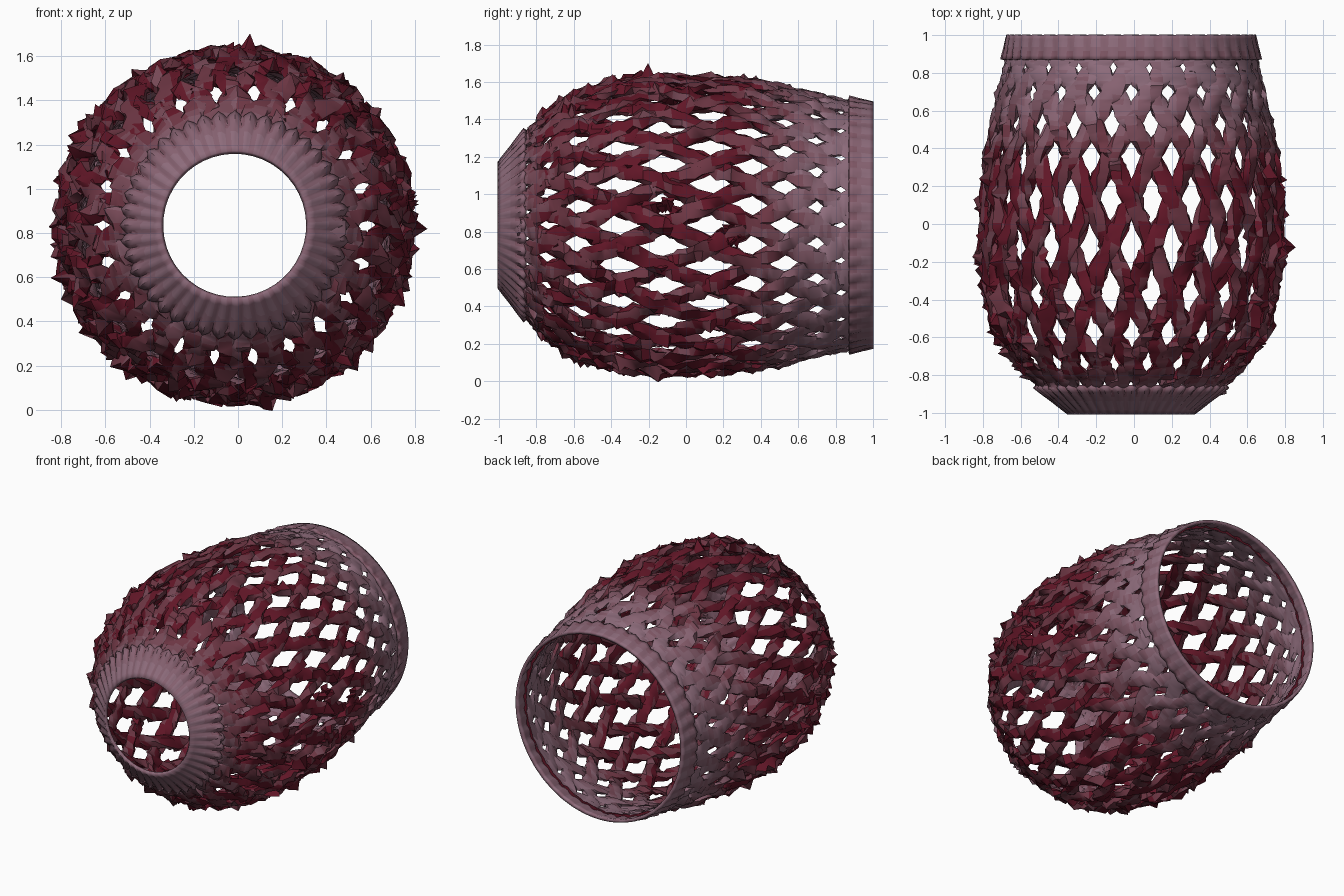
import bpy, bmesh, math, random
from mathutils import Vector

random.seed(7)
if "Cube" in bpy.data.objects:
    bpy.data.objects.remove(bpy.data.objects["Cube"], do_unlink=True)

AXIS = Vector((-0.015, 0, 0.835))
COUNT = 22
PITCH = math.tau / COUNT
SIDES = 6
RADII = [0.345, 0.575, 0.72, 0.78, 0.81, 0.81, 0.80, 0.78, 0.74, 0.70, 0.665]
ROWS = [0.95, 0.83, 0.70, 0.53, 0.355, 0.13, -0.12, -0.37, -0.58, -0.74, -0.86, -0.95]
WIDTHS = [1.0, 0.80, 0.70, 0.58, 0.52, 0.49, 0.48, 0.50, 0.57, 0.68, 0.85, 1.0]


def spline(table, t):
    """Smooth value through evenly spaced samples."""
    i = max(0, min(len(table) - 2, int(t)))
    f = t - i
    b, c = table[i], table[i + 1]
    a = table[i - 1] if i else 2 * b - c
    d = table[i + 2] if i + 2 < len(table) else 2 * c - b
    return b + f * (c - a + f * (2 * a - 5 * b + 4 * c - d + f * (3 * (b - c) + d - a))) / 2


def radius(y):
    return spline(RADII, (y + 1) * 5)


def place(theta, r, y):
    return AXIS + Vector((math.sin(theta) * r, y, math.cos(theta) * r))


def make_palette(steps=6):
    """Blend from deep red to dusty mauve."""
    deep, mauve = Vector((0.12, 0.008, 0.02)), Vector((0.27, 0.15, 0.20))
    mats = []
    for i in range(steps):
        colour = (*deep.lerp(mauve, i / (steps - 1)), 1)
        m = bpy.data.materials.new(f"red_to_mauve_{i}")
        m.use_nodes = True
        m.diffuse_color = colour
        m.node_tree.nodes["Principled BSDF"].inputs["Base Color"].default_value = colour
        m.node_tree.nodes["Principled BSDF"].inputs["Roughness"].default_value = 0.6
        mats.append(m)
    return mats


PALETTE = make_palette()


def shade(level):
    return max(0, min(len(PALETTE) - 1, round(level * (len(PALETTE) - 1))))


def mauve_level(y):
    """Mauve fades in toward both open ends."""
    return max(0.08, (y - 0.25) / 0.6, (-0.72 - y) / 0.25)


def finish(bm, name, angle=40):
    bmesh.ops.recalc_face_normals(bm, faces=bm.faces)
    mesh = bpy.data.meshes.new(name)
    bm.to_mesh(mesh)
    bm.free()
    obj = bpy.data.objects.new(name, mesh)
    bpy.context.collection.objects.link(obj)
    for m in PALETTE:
        mesh.materials.append(m)
    bpy.ops.object.select_all(action="DESELECT")
    obj.select_set(True)
    bpy.context.view_layer.objects.active = obj
    bpy.ops.object.shade_smooth_by_angle(angle=math.radians(angle))
    return obj


def add_strand(bm, start, sign, steps=64):
    """One twisted, roughened ribbon spiralling along the barrel."""
    rings = []
    for s in range(steps + 1):
        k = -0.7 + 10.4 * s / steps
        y = spline(ROWS, k + 1)
        theta = start + sign * k * PITCH / 2
        half = spline(WIDTHS, k + 1) * PITCH / 2
        middle = math.sin(math.pi * max(0, min(1, (k + 0.7) / 10.4)))
        weave = sign * math.cos(math.pi * k) * 0.012 * middle
        base = radius(y) - 0.03 + weave
        low = 0.5 - 0.5 * math.cos(theta)
        rough = 0.003 + 0.008 * middle * max(0.25, min(1, 0.5 - y + 0.3 * low))
        spiky = max(0, min(1, 0.55 - y)) * middle
        ring = []
        for j in range(SIDES):
            a = math.tau * j / SIDES + sign * k * 1.6
            lift = math.sin(a) * (0.014 + 0.014 * middle) + random.gauss(0, rough)
            if math.sin(a) > 0.3 and random.random() < 0.09 * spiky:
                lift += random.uniform(0.015, 0.05)
            t = theta + math.cos(a) * half + random.gauss(0, rough)
            ring.append(bm.verts.new(place(t, base + lift, y + random.gauss(0, rough))))
        rings.append((ring, y))
    for (r0, y0), (r1, _) in zip(rings, rings[1:]):
        for j in range(SIDES):
            n = (j + 1) % SIDES
            f = bm.faces.new((r0[j], r0[n], r1[n], r1[j]))
            streak = 0.16 * math.sin(j * 2 + y0 * 9) + random.uniform(-0.08, 0.12)
            f.material_index = shade(mauve_level(y0) + streak)
    bm.faces.new(rings[0][0])
    bm.faces.new(rings[-1][0])


def make_rim(name, inner_y, outer_y, flute, levels=7, segs=COUNT * 8):
    """Solid pleated collar, pleats fading out at the open edge."""
    bm = bmesh.new()
    rings = []
    for l in range(levels):
        f = l / (levels - 1)
        y = inner_y + (outer_y - inner_y) * f
        amp = flute * (1 - f) ** 0.7
        rings.append([bm.verts.new(place(
            math.tau * i / segs,
            radius(y) - 0.015 + amp * math.cos(2 * COUNT * math.tau * i / segs + 1.5 * f), y))
            for i in range(segs)])
    for l, (r0, r1) in enumerate(zip(rings, rings[1:])):
        for i in range(segs):
            n = (i + 1) % segs
            f = bm.faces.new((r0[i], r0[n], r1[n], r1[i]))
            ridge = math.cos(2 * COUNT * math.tau * (i + 0.5) / segs)
            f.material_index = shade(0.8 + 0.05 * l + 0.25 * min(0, ridge))
    obj = finish(bm, name)
    mod = obj.modifiers.new("thickness", "SOLIDIFY")
    mod.thickness = 0.022
    mod.offset = 0
    return obj


def make_tuft(name, theta, y, spread, shards):
    """Cluster of crumpled dark shards standing off the side."""
    bm = bmesh.new()
    for _ in range(shards):
        t = theta + random.uniform(-spread, spread)
        yy = y + random.uniform(-spread, spread) * 0.7
        r = radius(yy) - 0.04
        corners = []
        for c in range(3):
            a = math.tau * c / 3 + random.uniform(-0.5, 0.5)
            size = random.uniform(0.04, 0.07)
            corners.append(bm.verts.new(place(t + math.cos(a) * size, r, yy + math.sin(a) * size)))
        tip = bm.verts.new(place(t + random.gauss(0, 0.03), r + random.uniform(0.03, 0.08),
                                 yy + random.gauss(0, 0.03)))
        bm.faces.new(corners)
        for c in range(3):
            bm.faces.new((corners[c], corners[(c + 1) % 3], tip))
    return finish(bm, name, 5)


# Two opposing families of strands form the diamond lattice
for name, sign in (("clockwise_strands", 1), ("counter_strands", -1)):
    lattice = bmesh.new()
    for i in range(COUNT):
        add_strand(lattice, i * PITCH, sign)
    finish(lattice, name)

# Collars at the wide back mouth and the narrow front mouth
make_rim("back_rim", 0.87, 1.0, 0.010)
make_rim("front_rim", -0.86, -1.0, 0.016)

# Crumpled patches on the left side
make_tuft("front_tuft", math.pi / 2 - 0.05, -0.13, 0.10, 9)
make_tuft("rear_tuft", math.pi / 2 + 0.07, 0.24, 0.09, 7)
